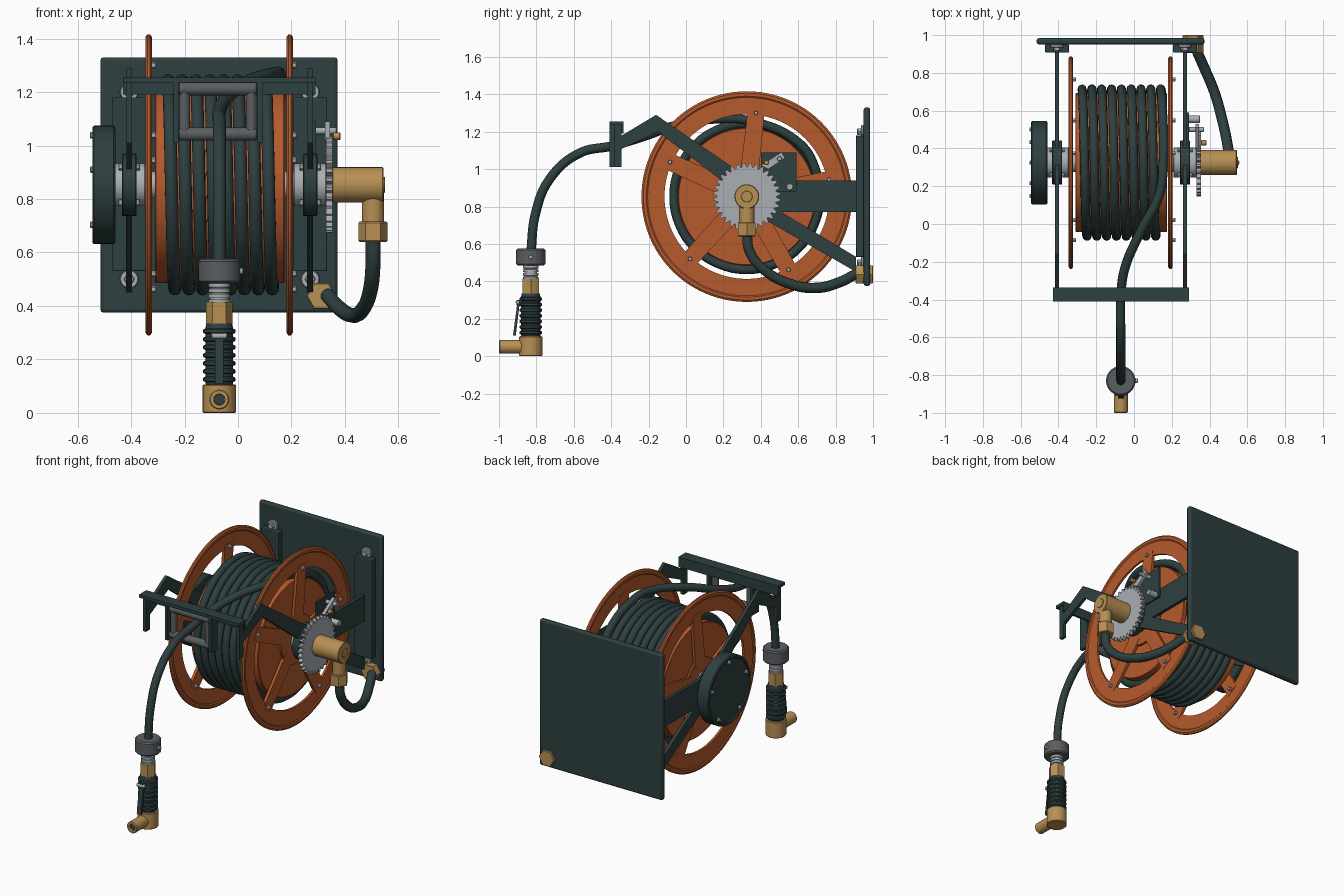
import bpy, bmesh
from math import sin, cos, pi, tau, radians
from mathutils import Vector, Matrix

if "Cube" in bpy.data.objects:
    bpy.data.objects.remove(bpy.data.objects["Cube"])


def material(name, *rgb):
    m = bpy.data.materials.new(name)
    m.use_nodes = True
    m.diffuse_color = (*rgb, 1)
    m.node_tree.nodes["Principled BSDF"].inputs["Base Color"].default_value = (*rgb, 1)
    return m


DARK = material("dark_green_grey", .027, .05, .05)
ORANGE = material("orange_paint", .47, .105, .026)
BRASS = material("brass", .48, .28, .09)
STEEL = material("light_steel", .4, .43, .46)
GREY = material("mid_grey", .105, .11, .12)
X, Y, Z = Vector((1, 0, 0)), Vector((0, 1, 0)), Vector((0, 0, 1))
AY, AZ = .325, .853          # reel axle
SIDES = {"right": -.407, "left": .27}   # frame arm planes
made = []


def finish(name, bm, mat, bevel=0):
    bmesh.ops.recalc_face_normals(bm, faces=bm.faces)
    me = bpy.data.meshes.new(name)
    bm.to_mesh(me)
    bm.free()
    me.materials.append(mat)
    ob = bpy.data.objects.new(name, me)
    bpy.context.collection.objects.link(ob)
    if bevel:
        mod = ob.modifiers.new("bevel", "BEVEL")
        mod.width, mod.segments = bevel, 2
    made.append(ob)
    return ob


def lathe(name, prof, pos, axis, mat, seg=40):
    """Turn a profile of (radius, height) points round an axis."""
    bm = bmesh.new()
    vs = [bm.verts.new((r, 0, h)) for r, h in prof]
    es = [bm.edges.new(p) for p in zip(vs, vs[1:])]
    bmesh.ops.spin(bm, geom=vs + es, cent=(0, 0, 0), axis=Z, angle=tau, steps=seg)
    bmesh.ops.remove_doubles(bm, verts=bm.verts, dist=1e-5)
    bm.transform(Matrix.Translation(pos) @ Z.rotation_difference(axis).to_matrix().to_4x4())
    return finish(name, bm, mat)


def cyl(name, pos, axis, r, h, mat, seg=32):
    c = min(.004, r * .2, h * .2)
    return lathe(name, [(0, 0), (r - c, 0), (r, c), (r, h - c), (r - c, h), (0, h)], pos, axis, mat, seg)


def box(name, x, y, z, mat, bevel=0):
    bm = bmesh.new()
    bmesh.ops.create_cube(bm, size=1)
    lo, hi = Vector((x[0], y[0], z[0])), Vector((x[1], y[1], z[1]))
    bm.transform(Matrix.Translation((lo + hi) / 2) @ Matrix.Diagonal(hi - lo).to_4x4())
    return finish(name, bm, mat, bevel)


def plate(name, pts, x, t, mat, bevel=0):
    """Extrude a side outline of (y, z) points to thickness t about plane x."""
    bm = bmesh.new()
    f = bm.faces.new([bm.verts.new((x - t / 2, y, z)) for y, z in pts])
    out = bmesh.ops.extrude_face_region(bm, geom=[f])
    bmesh.ops.translate(bm, vec=X * t, verts=[v for v in out["geom"] if isinstance(v, bmesh.types.BMVert)])
    return finish(name, bm, mat, bevel)


def hose(name, pts, r, mat, res=10):
    cu = bpy.data.curves.new(name, "CURVE")
    cu.dimensions, cu.bevel_depth, cu.bevel_resolution = "3D", r, 3
    cu.resolution_u, cu.use_fill_caps = res, True
    sp = cu.splines.new("BEZIER")
    sp.bezier_points.add(len(pts) - 1)
    for bp, p in zip(sp.bezier_points, pts):
        bp.co = p
        bp.handle_left_type = bp.handle_right_type = "AUTO"
    cu.materials.append(mat)
    ob = bpy.data.objects.new(name, cu)
    bpy.context.collection.objects.link(ob)


def polar(r, a):
    return AY + r * cos(a), AZ + r * sin(a)


# Wall plate, fasteners and feet
box("wall_plate", (-.515, .373), (.95, .985), (.375, 1.33), DARK, .012)
for side, x in SIDES.items():
    box(side + "_foot", (x - .063, x + .063), (.908, .95), (.53, 1.18), DARK, .004)
    for level, z in (("lower", .5), ("upper", 1.2)):
        cyl(f"{side}_{level}_washer", (x, .935, z), Y, .035, .015, STEEL, 16)
        cyl(f"{side}_{level}_wall_bolt", (x, .915, z), Y, .02, .03, STEEL, 6)

    # Frame arms and bearing
    plate(side + "_back_arm", [(.3, .77), (.91, .77), (.91, .94), (.3, .94)], x, .022, DARK)
    plate(side + "_lower_strut", [(.3, .8), (.91, .45), (.91, .53), (.36, .86)], x, .022, DARK)
    plate(side + "_guide_arm", [(.33, .955), (-.16, 1.29), (-.36, 1.17), (-.36, 1.10),
                                (-.15, 1.2), (.28, .87)], x, .02, DARK)
    plate(side + "_end_tab", [(-.385, 1.01), (-.345, 1.01), (-.345, 1.24), (-.385, 1.24)], x, .02, DARK)
    cyl(side + "_bearing", (x - .027, AY, AZ), X, .117, .054, DARK)
    cyl(side + "_collar", (x - .062, AY, AZ), X, .08, .124, STEEL)
    for k in range(4):
        y, z = polar(.095, k * pi / 2 + pi / 4)
        cyl(f"{side}_bearing_bolt_{k}", (x - .04, y, z), X, .013, .08, STEEL, 6)

# Side cover plate by the ratchet
plate("ratchet_cover", [(.4, .88), (.59, .88), (.59, 1.09), (.4, 1.09)], .285, .012, DARK)
cyl("cover_bolt", (.28, .555, .905), X, .02, .07, STEEL, 12)

# Reel drum and spoked flanges
cyl("drum", (-.31, AY, AZ), X, .368, .485, ORANGE, 72)
cyl("axle", (-.47, AY, AZ), X, .05, .86, STEEL)
for side, x in (("right", -.334), ("left", .193)):
    half = [(.44, .007), (.53, .007), (.537, .012), (.553, .012), (.563, .005)]
    ring = half + [(r, -h) for r, h in reversed(half)] + half[:1]
    lathe(side + "_flange_rim", ring, (x, AY, AZ), X, ORANGE, 96)
    cyl(side + "_flange_hub", (x - .008, AY, AZ), X, .16, .016, ORANGE)
    for k in range(5):
        a = radians(11.7 + 72 * k)
        pts = []
        for r, w in ((.1, -.05), (.47, -.045), (.47, .045), (.1, .05)):
            pts.append((AY + r * cos(a) - w * sin(a), AZ + r * sin(a) + w * cos(a)))
        plate(f"{side}_spoke_{k}", pts, x, .018, ORANGE)
        cyl(f"{side}_spoke_bolt_{k}", (x + .005, *polar(.45, a)), X, .012, .022, STEEL, 6)

# Coiled hose and its lead through the guide
N, TURNS, PITCH = 16, 8, .052
hose("hose_coil", [(-.275 + PITCH * i / N, *polar(.39, tau * i / N)) for i in range(N * TURNS + 1)], .024, DARK, 4)
lead = [(.141, *polar(.39, 0)), (.145, *polar(.395, pi / 8)), (.15, *polar(.4, pi / 4)),
        (.155, *polar(.408, pi / 2))]
lead += [(.135, .16, 1.268), (.03, -.05, 1.235), (-.05, -.24, 1.17), (-.07, -.39, 1.125),
         (-.07, -.57, 1.085), (-.07, -.73, .945), (-.07, -.805, .76), (-.07, -.83, .55)]
hose("lead_hose", lead, .025, DARK)

# Roller guide
box("guide_top", (-.43, .29), (-.41, -.335), (1.235, 1.255), DARK)
box("guide_front_lip", (-.43, .29), (-.345, -.335), (1.19, 1.255), DARK)
for n, x in (("right", -.232), ("left", .082)):
    box(n + "_roller_bracket", (x - .01, x + .01), (-.41, -.345), (1.01, 1.24), DARK)
for n, z in (("top", 1.212), ("bottom", 1.043)):
    cyl(n + "_roller", (-.222, -.378, z), X, .025, .294, GREY)
for n, x in (("right", -.2), ("left", .05)):
    cyl(n + "_upright_roller", (x, -.378, 1.04), Z, .021, .18, GREY)

# Spring motor housing
lathe("spring_motor", [(0, .008), (.2, .008), (.204, 0), (.215, 0), (.221, .006), (.221, .08),
                       (.215, .086), (0, .086)], (-.545, AY, AZ), X, DARK, 64)
for k in range(5):
    cyl(f"motor_bolt_{k}", (-.553, *polar(.185, radians(18 + 72 * k))), X, .012, .02, STEEL, 6)

# Ratchet wheel and pawl
TEETH = 32
teeth = []
for k in range(TEETH):
    for f, r in ((0, .158), (.3, .18), (.6, .18), (.9, .158)):
        teeth.append(polar(r, tau * (k + f) / TEETH))
plate("ratchet_wheel", teeth, .342, .024, STEEL)
plate("pawl", [(.4, 1.02), (.44, 1.0), (.53, 1.06), (.51, 1.09)], .335, .02, STEEL)
cyl("pawl_pin", (.29, .5, 1.055), X, .013, .08, STEEL, 12)
cyl("pawl_lever", (.355, .43, 1.035), X, .014, .028, BRASS, 12)

# Brass swivel inlet and supply hose
cyl("swivel_body", (.352, AY, AZ), X, .066, .193, BRASS)
cyl("swivel_cap", (.54, AY, AZ), X, .03, .01, BRASS)
cyl("swivel_elbow", (.505, AY, .7), Z, .041, .15, BRASS)
cyl("swivel_nut", (.505, AY, .64), Z, .055, .075, BRASS, 6)
hose("supply_hose", [(.505, .325, .66), (.505, .34, .56), (.495, .42, .46), (.465, .56, .385),
                     (.425, .7, .365), (.375, .82, .395), (.335, .91, .44)], .028, DARK)
cyl("bulkhead_nut", (.312, .905, .437), Y, .056, .095, BRASS, 6)

# Nozzle: stop, spring, hex, ribbed grip, elbow body and lever
NX, NY = -.07, -.83


def stack(name, steps, mat, seg=32):
    lathe(name, steps, (NX, NY, 0), Z, mat, seg)


stack("hose_stop", [(0, .485), (.07, .485), (.078, .493), (.078, .567), (.07, .575), (0, .575)], GREY)
cyl("stop_screw", (NX + .07, NY, .53), X, .012, .02, STEEL, 12)
ferrule = [(0, .41)]
for k in range(4):
    z = .41 + k * .02
    ferrule += [(.041, z), (.041, z + .014), (.034, z + .015), (.034, z + .019)]
stack("hose_ferrule", ferrule + [(0, .489)], STEEL)
stack("hex_fitting", [(0, .33), (.05, .33), (.05, .415), (0, .415)], BRASS, 6)
grip = [(0, .105), (.05, .105)]
for k in range(7):
    z = .115 + k * .03
    grip += [(.052, z), (.06, z + .005), (.06, z + .016), (.052, z + .021)]
stack("grip", grip + [(.048, .335), (0, .335)], DARK)
cyl("nozzle_body", (NX, NY, 0), Z, .062, .107, BRASS)
lathe("nozzle_outlet", [(0, 0), (.037, 0), (.037, .155), (.033, .16), (.021, .16), (.021, .14), (0, .14)],
      (NX, NY - .01, .05), -Y, BRASS)
cyl("outlet_bore", (NX, NY - .148, .05), -Y, .0205, .006, DARK)
lever = plate("trigger_lever", [(-.9, .3), (-.925, .11), (-.91, .11), (-.887, .3)], NX, .032, DARK)
box("lever_mount", (NX - .02, NX + .02), (-.905, -.86), (.27, .3), DARK)
cyl("lever_pin", (NX - .03, -.9, .288), X, .011, .06, STEEL, 12)

# Smooth round surfaces, keeping edges crisp
bpy.ops.object.select_all(action="DESELECT")
for ob in made:
    ob.select_set(True)
bpy.context.view_layer.objects.active = made[0]
bpy.ops.object.shade_smooth_by_angle(angle=radians(32))
